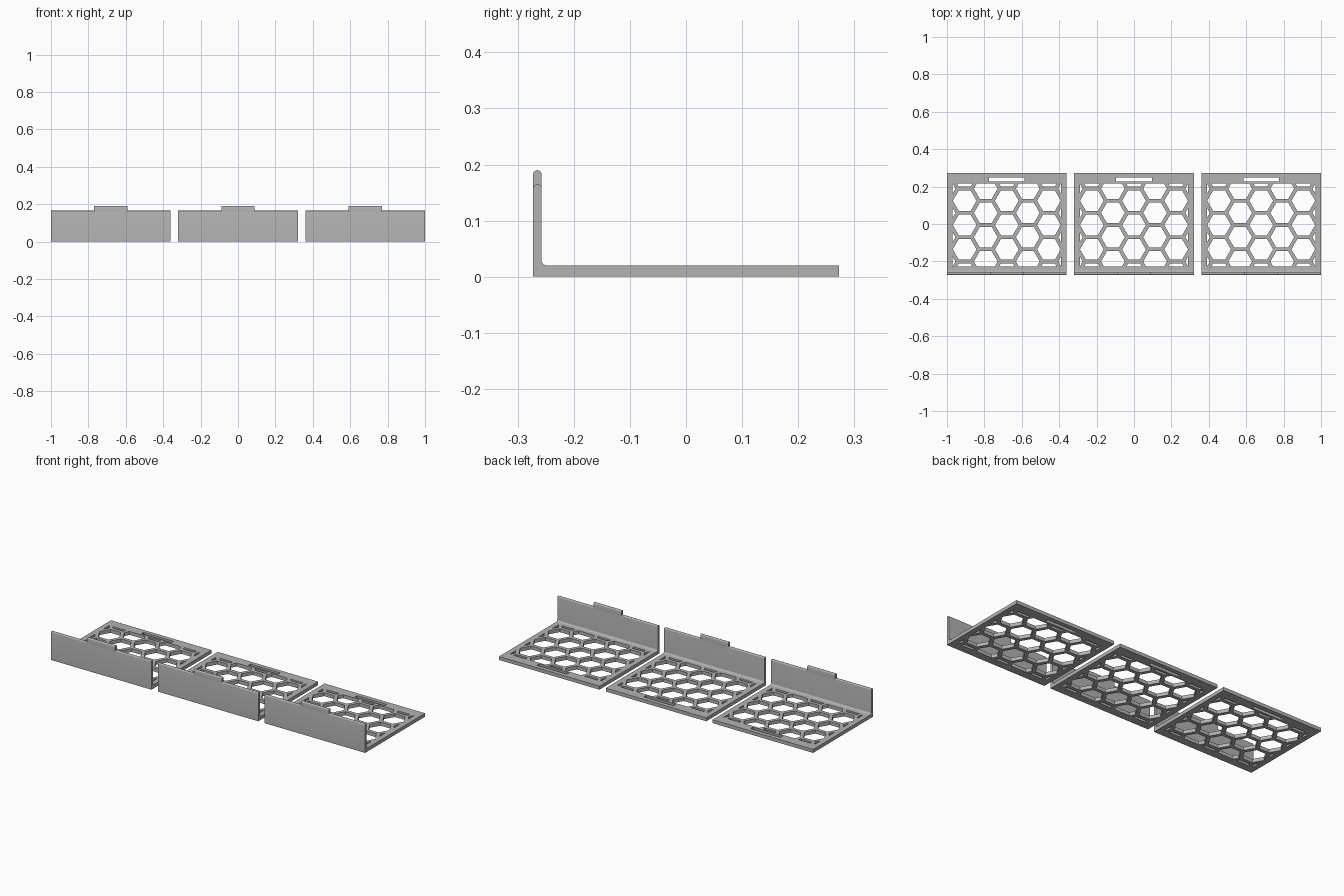
import bpy, bmesh, math
from mathutils import Vector

if "Cube" in bpy.data.objects:
    bpy.data.objects.remove(bpy.data.objects["Cube"])

WIDTH, DEPTH, FLOOR = 0.64, 0.545, 0.02
WALL, WALL_TOP, TAB_TOP, TAB_WIDTH = 0.015, 0.165, 0.19, 0.178
FRONT, BACK = -DEPTH / 2, DEPTH / 2
PITCH, BAR = 0.13, 0.02              # honeycomb spacing and rib thickness
WIN_X, WIN_Y0, WIN_Y1 = 0.29, -0.227, 0.216
GREY = (0.45, 0.45, 0.45, 1)

grey = bpy.data.materials.new("grey plastic")
grey.use_nodes = True
grey.diffuse_color = GREY
grey.node_tree.nodes["Principled BSDF"].inputs["Base Color"].default_value = GREY


def make_object(name, bm):
    bmesh.ops.recalc_face_normals(bm, faces=bm.faces)
    mesh = bpy.data.meshes.new(name)
    bm.to_mesh(mesh)
    bm.free()
    mesh.materials.append(grey)
    obj = bpy.data.objects.new(name, mesh)
    bpy.context.collection.objects.link(obj)
    return obj


def extrude_all(bm, offset):
    geom = bmesh.ops.extrude_face_region(bm, geom=bm.faces[:])["geom"]
    verts = [g for g in geom if isinstance(g, bmesh.types.BMVert)]
    bmesh.ops.translate(bm, verts=verts, vec=offset)


def arc(cy, cz, r, start, end, steps=8):
    angles = [math.radians(start + (end - start) * i / steps) for i in range(steps + 1)]
    return [(cy + r * math.cos(a), cz + r * math.sin(a)) for a in angles]


def side_profile(name, points, width, x):
    """Extrude a (y, z) outline along x."""
    bm = bmesh.new()
    bm.faces.new([bm.verts.new((x - width / 2, y, z)) for y, z in points])
    extrude_all(bm, Vector((width, 0, 0)))
    return make_object(name, bm)


def rounded_top(top):
    return arc(FRONT + WALL / 2, top - WALL / 2, WALL / 2, 0, 180)


def cutter(x):
    """Honeycomb holes trimmed to the window, plus the slot for the tab."""
    bm = bmesh.new()
    radius = (PITCH - BAR) / math.sqrt(3)
    mid = (WIN_Y0 + WIN_Y1) / 2
    for col in range(-3, 4):
        for row in range(-3, 4):
            cx = col * PITCH * math.sqrt(3) / 2
            cy = mid + (row + 0.5 * (col % 2)) * PITCH
            bm.faces.new([bm.verts.new((cx + radius * math.cos(k * math.pi / 3),
                                        cy + radius * math.sin(k * math.pi / 3), -0.02))
                          for k in range(6)])
    for co, no in (((WIN_X, 0, 0), (1, 0, 0)), ((-WIN_X, 0, 0), (-1, 0, 0)),
                   ((0, WIN_Y1, 0), (0, 1, 0)), ((0, WIN_Y0, 0), (0, -1, 0))):
        bmesh.ops.bisect_plane(bm, geom=bm.verts[:] + bm.edges[:] + bm.faces[:],
                               plane_co=co, plane_no=no, clear_outer=True)
    bm.faces.new([bm.verts.new((sx * 0.095, y, -0.02))
                  for sx, y in ((-1, 0.228), (1, 0.228), (1, 0.248), (-1, 0.248))])
    extrude_all(bm, Vector((0, 0, 0.06)))
    bmesh.ops.translate(bm, verts=bm.verts, vec=(x, 0, 0))
    return make_object("hole_cutter", bm)


fillet = arc(FRONT + WALL + 0.01, FLOOR + 0.01, 0.01, 270, 180)
bracket = ([(FRONT, 0), (BACK, 0), (BACK, FLOOR)] + fillet + rounded_top(WALL_TOP))

for side, x in (("right", -0.68), ("middle", 0), ("left", 0.68)):
    # Floor and front wall in one bent panel
    panel = side_profile(side + "_panel", bracket, WIDTH, x)
    holes = cutter(x)
    cut = panel.modifiers.new("honeycomb", 'BOOLEAN')
    cut.operation, cut.solver, cut.object = 'DIFFERENCE', 'EXACT', holes
    bpy.context.view_layer.objects.active = panel
    bpy.ops.object.modifier_apply(modifier=cut.name)
    bpy.data.objects.remove(holes)

    # Locking tab on top of the wall
    base = WALL_TOP - WALL / 2
    tab = side_profile(side + "_tab", [(FRONT, base), (FRONT + WALL, base)] + rounded_top(TAB_TOP),
                       TAB_WIDTH, x)

    # Smooth the rounded edges only
    for obj in (panel, tab):
        bpy.ops.object.select_all(action='DESELECT')
        obj.select_set(True)
        bpy.context.view_layer.objects.active = obj
        bpy.ops.object.shade_smooth_by_angle(angle=math.radians(35))
